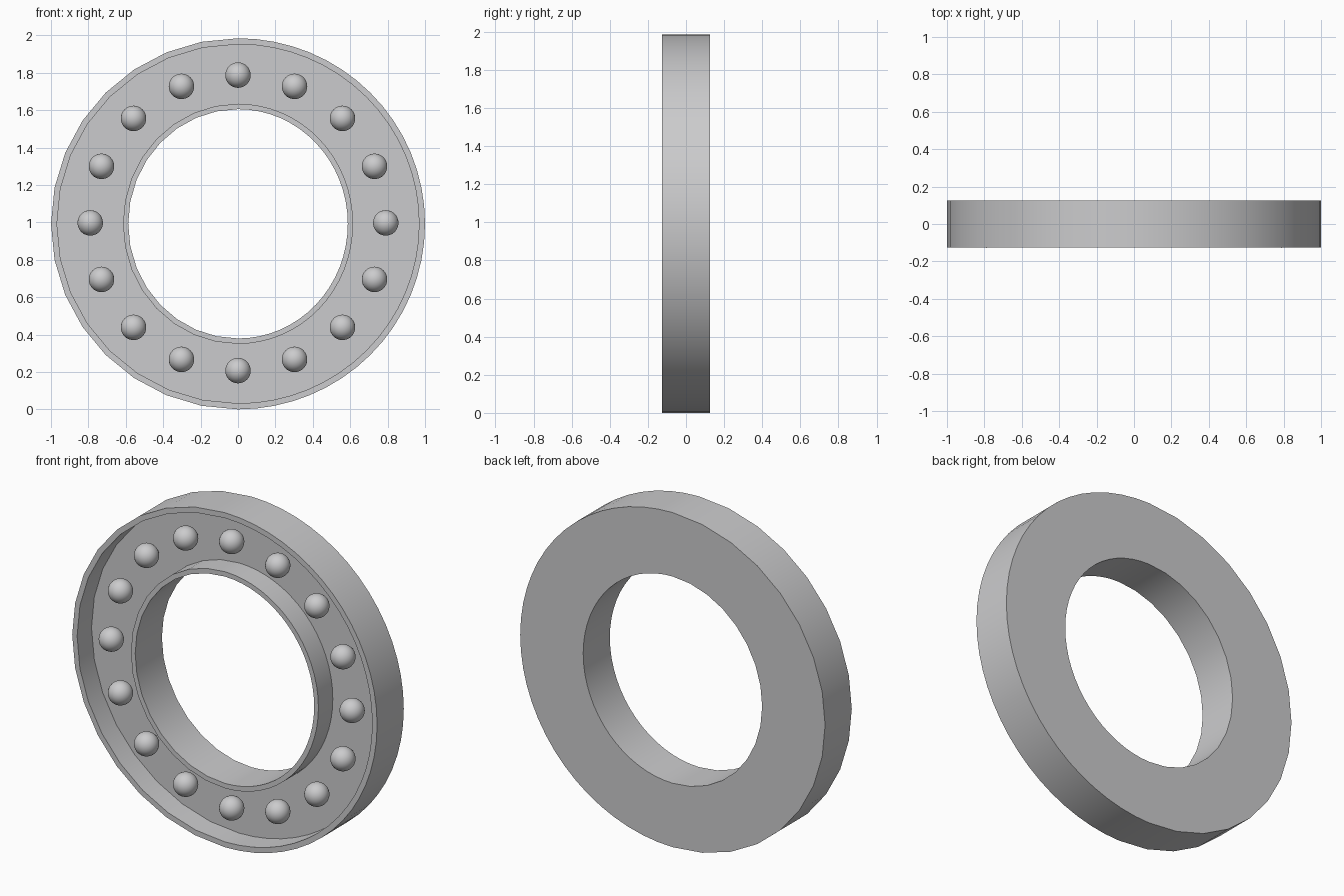
import bpy, bmesh, math

if "Cube" in bpy.data.objects:
    bpy.data.objects.remove(bpy.data.objects["Cube"])

CZ = 0.992            # height of the ring centre

grey = bpy.data.materials.new("light_grey")
grey.diffuse_color = (0.6, 0.6, 0.61, 1)
grey.use_nodes = True
grey.node_tree.nodes["Principled BSDF"].inputs["Base Color"].default_value = grey.diffuse_color


def finish(name, bm):
    bmesh.ops.recalc_face_normals(bm, faces=bm.faces)
    mesh = bpy.data.meshes.new(name)
    bm.to_mesh(mesh)
    bm.free()
    mesh.materials.append(grey)
    obj = bpy.data.objects.new(name, mesh)
    bpy.context.collection.objects.link(obj)
    bpy.ops.object.select_all(action='DESELECT')
    obj.select_set(True)
    bpy.context.view_layer.objects.active = obj
    bpy.ops.object.shade_smooth_by_angle(angle=math.radians(30))
    return obj


# Grooved ring: the cross-section (x radius, z radius, y) is swept round,
# with finer steps on the right half than on the left
profile = [(1.0, 0.992, 0.125), (1.0, 0.992, -0.125),
           (0.968, 0.96, -0.125), (0.968, 0.96, 0.01),
           (0.615, 0.642, 0.01), (0.615, 0.642, -0.125),
           (0.587, 0.613, -0.125), (0.587, 0.613, 0.125)]
angles = [math.pi * i / 32 for i in range(32)]
angles += [math.pi + math.pi * i / 16 for i in range(16)]

bm = bmesh.new()
loops = [[bm.verts.new((rx * math.sin(a), y, CZ + rz * math.cos(a)))
          for rx, rz, y in profile] for a in angles]
n = len(profile)
for i, cur in enumerate(loops):
    nxt = loops[(i + 1) % len(loops)]
    for j in range(n):
        k = (j + 1) % n
        bm.faces.new((cur[j], cur[k], nxt[k], nxt[j]))
finish("grooved_ring", bm)

# Sixteen balls resting in the groove
for i in range(16):
    a = math.tau * i / 16
    bm = bmesh.new()
    bmesh.ops.create_uvsphere(bm, u_segments=32, v_segments=16, radius=0.068)
    ball = finish(f"ball_{i + 1}", bm)
    ball.location = (0.79 * math.sin(a), -0.059, 0.997 + 0.79 * math.cos(a))
